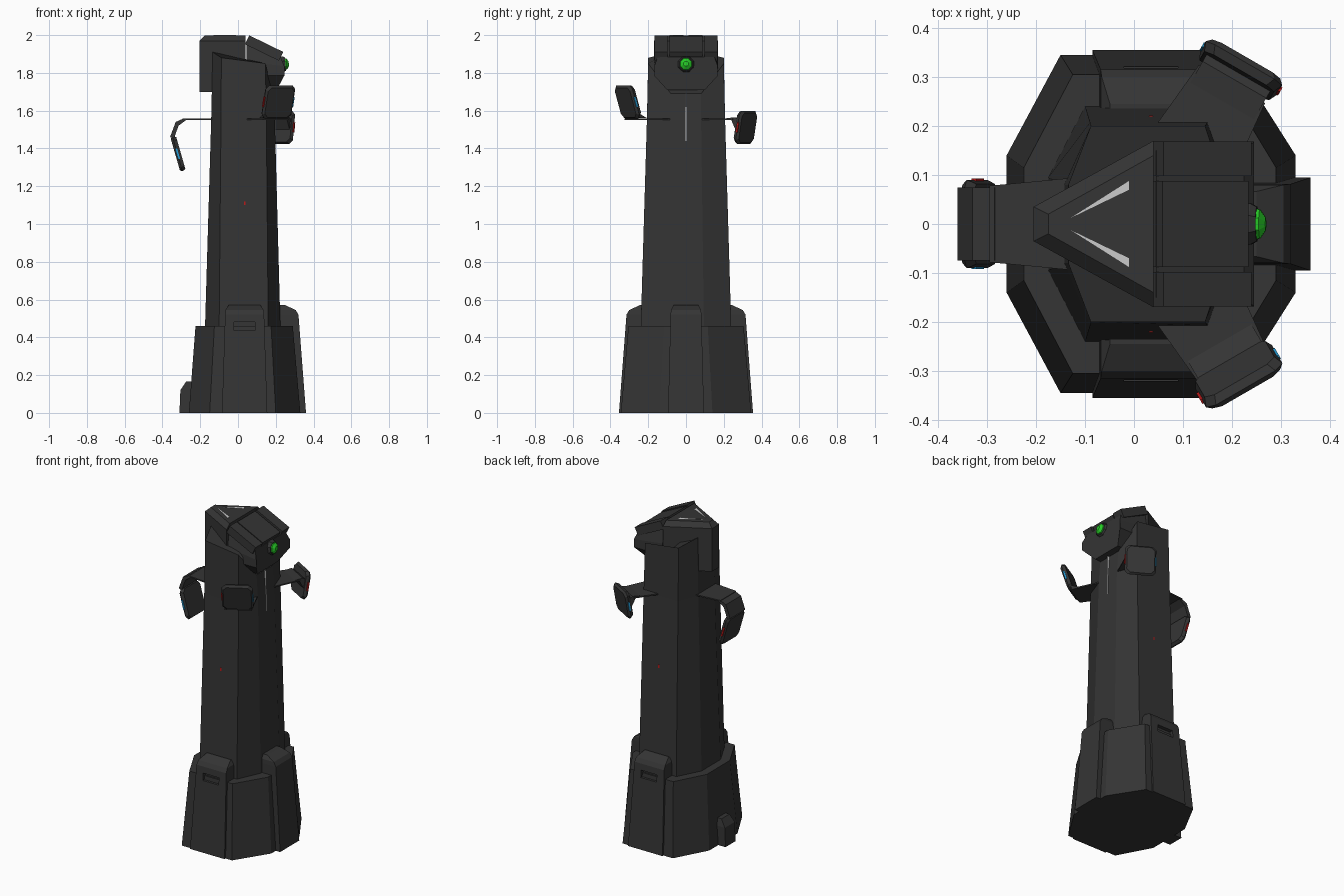
import bpy, bmesh, math
from mathutils import Matrix, Vector

if "Cube" in bpy.data.objects:
    bpy.data.objects.remove(bpy.data.objects["Cube"])


def material(name, color):
    m = bpy.data.materials.new(name)
    m.diffuse_color = (*color, 1)
    m.use_nodes = True
    m.node_tree.nodes["Principled BSDF"].inputs["Base Color"].default_value = m.diffuse_color
    return m


DARK = material("dark_metal", (0.035, 0.035, 0.035))
LIGHT = material("light_strip", (0.6, 0.6, 0.6))
GREEN = material("green_glow", (0.02, 0.6, 0.02))
RED = material("red_accent", (0.5, 0.01, 0.01))
BLUE = material("blue_accent", (0.02, 0.35, 0.7))
CX = 0.035  # tower axis


def loft(name, rings, mat=DARK, matrix=None):
    """Closed solid through rings of equal point count."""
    bm = bmesh.new()
    rows = [[bm.verts.new(p) for p in ring] for ring in rings]
    n = len(rows[0])
    for a, b in zip(rows, rows[1:]):
        for i in range(n):
            j = (i + 1) % n
            bm.faces.new((a[i], a[j], b[j], b[i]))
    bm.faces.new(rows[0])
    bm.faces.new(rows[-1])
    if matrix:
        bm.transform(matrix)
    bmesh.ops.recalc_face_normals(bm, faces=bm.faces)
    me = bpy.data.meshes.new(name)
    bm.to_mesh(me)
    bm.free()
    me.materials.append(mat)
    ob = bpy.data.objects.new(name, me)
    bpy.context.collection.objects.link(ob)
    return ob


def rect(x0, x1, y0, y1, z):
    return [(x0, y0, z), (x1, y0, z), (x1, y1, z), (x0, y1, z)]


def box(name, x0, x1, y0, y1, z0, z1, mat=DARK, matrix=None):
    return loft(name, [rect(x0, x1, y0, y1, z0), rect(x0, x1, y0, y1, z1)], mat, matrix)


def octagon(xl, xa, xb, xr, yf, ys, z):
    """Eight-sided ring; z is one height or (left, mid left, mid right, right)."""
    zl, za, zb, zr = z if isinstance(z, tuple) else (z,) * 4
    half = [(xl, ys, zl), (xa, yf, za), (xb, yf, zb), (xr, ys, zr)]
    return half + [(x, -y, h) for x, y, h in reversed(half)]


def turned(angle):
    return Matrix.Translation((CX, 0, 0)) @ Matrix.Rotation(math.radians(angle), 4, 'Z')


def extrude(name, profile, w, matrix, mat=DARK):
    """Radial (r, z) profile widened across the arm."""
    return loft(name, [[(r, s, z) for r, z in profile] for s in (-w, w)], mat, matrix)


# Base skirt and column
loft("base_skirt", [octagon(-0.26, -0.15, 0.2, 0.33, 0.345, 0.14, 0),
                    octagon(-0.225, -0.125, 0.175, 0.29, 0.305, 0.115, 0.46)])
loft("column", [octagon(-0.175, -0.1, 0.16, 0.225, 0.24, 0.095, 0.44),
                octagon(-0.142, -0.09, 0.15, 0.195, 0.207, 0.08, 1.55),
                octagon(-0.134, -0.088, 0.145, 0.185, 0.2, 0.08, (1.91, 1.88, 1.85, 1.69))])

# Raised panels with slots on front, back and right of the base
for label, ang, d, w in (("front", -90, 0, 0.12), ("back", 90, 0, 0.12), ("right", 0, -0.03, 0.095)):
    m = turned(ang)
    panel = loft(label + "_base_panel", [
        rect(0.15, 0.355 + d, -w, w, 0),
        rect(0.15, 0.315 + d, -w * 0.86, w * 0.86, 0.52),
        rect(0.15, 0.3 + d, -w * 0.84, w * 0.84, 0.545),
        rect(0.15, 0.245 + d, -w * 0.7, w * 0.7, 0.57)], matrix=m)
    if label != "right":
        slot = box(label + "_slot_cutter", 0.295, 0.4, -0.055, 0.055, 0.435, 0.48, matrix=m)
        slot.hide_render = True
        slot.display_type = 'WIRE'
        cut = panel.modifiers.new("slot", 'BOOLEAN')
        cut.operation = 'DIFFERENCE'
        cut.object = slot
        cut.solver = 'EXACT'
        box(label + "_column_light", 0.2, 0.221, -0.004, 0.004, 1.1, 1.12, RED, m)
    else:
        # central seam of the right column face
        box("right_seam", 0.14, 0.163, -0.003, 0.003, 1.4, 1.69, LIGHT, m)
loft("rear_foot_box", [rect(-0.31, -0.2, -0.05, 0.05, 0), rect(-0.305, -0.2, -0.05, 0.05, 0.12),
                       rect(-0.275, -0.2, -0.04, 0.04, 0.165)])

# Wedge-shaped rear half of the head
def wedge(xt, yt, yb, z):
    return [(xt, -yt, z), (0.04, -yb, z), (0.04, yb, z), (xt, yt, z)]


loft("head_rear", [wedge(-0.205, 0.035, 0.17, 1.7), wedge(-0.205, 0.035, 0.17, 1.97),
                   wedge(-0.175, 0.02, 0.14, 1.998)])
for s, label in ((1, "left"), (-1, "right")):
    tri = [(-0.13, 0.012 * s), (-0.01, 0.07 * s), (-0.01, 0.088 * s)]
    loft(label + "_roof_strip", [[(x, y, z) for x, y in tri] for z in (1.99, 2.0)], LIGHT)


# Front half of the head with sloping top
def face_ring(x, zt, dx):
    half = [(x, 0.15, zt), (x + dx, 0.168, min(zt - 0.05, 1.86)),
            (x + dx, 0.168, 1.785), (x - dx, 0.1, 1.71)]
    return half + [(a, -b, c) for a, b, c in reversed(half)]


loft("head_front", [face_ring(0.045, 1.97, 0), face_ring(0.225, 1.885, 0.02)])
slope = Matrix.Translation((0.14, 0, 1.935)) @ Matrix.Rotation(math.radians(26), 4, 'Y')
box("brow_plate", -0.1, 0.095, -0.088, 0.088, -0.03, 0.018, matrix=slope)
for s, label in ((1, "left"), (-1, "right")):
    y0, y1 = sorted((s * 0.098, s * 0.168))
    box(label + "_brow_rail", -0.1, 0.1, y0, y1, -0.03, 0.022, matrix=slope)


# Eye and its housing
def disc(x, r, n=8):
    return [(x, r * math.cos(2 * math.pi * (i + .5) / n), r * math.sin(2 * math.pi * (i + .5) / n)) for i in range(n)]


eye = Matrix.Translation((0, 0, 1.825)) @ Matrix.Rotation(math.radians(-5), 4, 'Y')
loft("eye_housing", [disc(0.2, 0.05), disc(0.24, 0.045), disc(0.252, 0.038)], matrix=eye)
loft("eye", [disc(0.24, 0.036), disc(0.258, 0.032), disc(0.27, 0.014)], GREEN, eye)

# Three arms, each with a hinged plate: angle, elbow profile, plate bottom and top (r, z)
ARMS = (
    ("rear", 180, [(0.32, 1.56), (0.365, 1.54), (0.395, 1.46), (0.375, 1.45), (0.35, 1.52), (0.31, 1.55)],
     (0.325, 1.28), (0.378, 1.465)),
    ("front", -60, [(0.28, 1.56), (0.32, 1.56), (0.355, 1.6), (0.37, 1.66), (0.35, 1.65), (0.32, 1.58)],
     (0.328, 1.56), (0.382, 1.735)),
    ("back", 60, [(0.29, 1.56), (0.34, 1.565), (0.375, 1.545), (0.365, 1.5), (0.345, 1.5), (0.32, 1.55)],
     (0.348, 1.425), (0.378, 1.6)),
)
for label, ang, elbow, lo, hi in ARMS:
    m = turned(ang)
    loft(label + "_arm", [[(0.1, -0.1, z), (0.33, -0.078, z), (0.33, 0.078, z), (0.1, 0.1, z)]
                          for z in (1.551, 1.559)], matrix=m)
    extrude(label + "_arm_elbow", elbow, 0.075, m)
    # plate: bevelled slab along the line from lo to hi
    a, b = Vector(lo), Vector(hi)
    d = (b - a).normalized()
    length = (b - a).length
    frame = m @ Matrix(((d.y, 0, d.x, a.x), (0, 1, 0, 0), (-d.x, 0, d.y, a.y), (0, 0, 0, 1)))

    def slab(t, w, inset):
        c = 0.02
        return [(t, -w, inset + c), (t, -w + c, inset), (t, w - c, inset), (t, w, inset + c),
                (t, w, length - inset - c), (t, w - c, length - inset),
                (t, -w + c, length - inset), (t, -w, length - inset - c)]

    loft(label + "_arm_plate", [slab(-0.014, 0.082, 0.008), slab(0.004, 0.09, 0), slab(0.016, 0.08, 0.01)],
         matrix=frame)
    # small coloured accents on the plate edges
    for y, mat, tag in ((-0.088, RED, "red"), (0.088, BLUE, "blue")):
        box(f"{label}_plate_{tag}_light", -0.002, 0.008, y - 0.005, y + 0.004,
            length * 0.35, length * 0.65, mat, frame)
